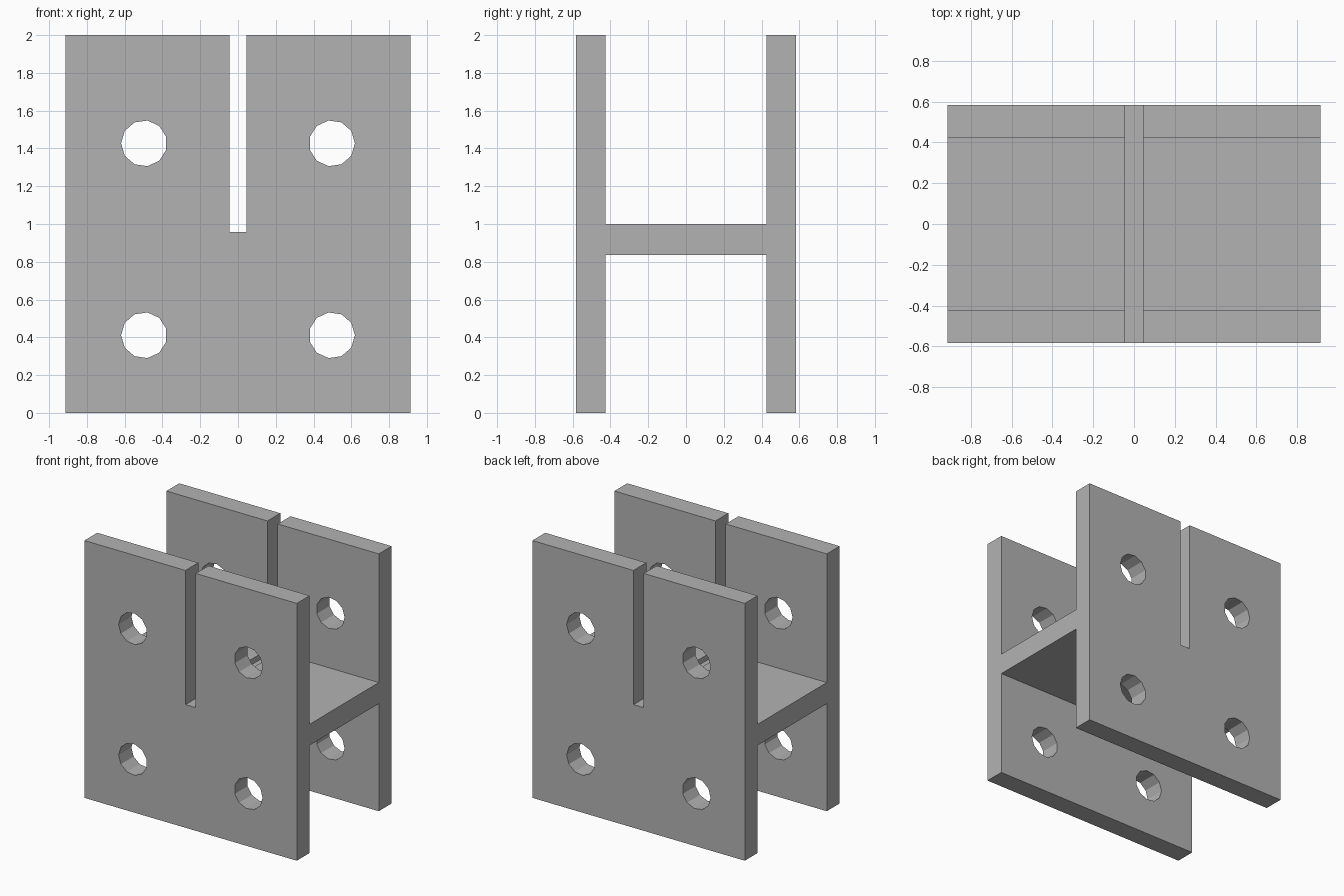
import bpy, bmesh, math
from mathutils import Vector

cube = bpy.data.objects.get("Cube")
if cube:
    bpy.data.objects.remove(cube, do_unlink=True)

WIDTH, HEIGHT = 1.826, 2.0
OUTER, INNER = 0.582, 0.425        # plate faces in y
WEB_LOW, WEB_TOP = 0.836, 1.0
SLOT_HALF, SLOT_LOW = 0.044, 0.957
HOLE_X, HOLE_R, HOLE_SIDES = 0.497, 0.122, 11


def add_prism(bm, points, sweep):
    """Extrude a flat outline along a vector into a closed solid."""
    face = bm.faces.new([bm.verts.new(p) for p in points])
    grown = bmesh.ops.extrude_face_region(bm, geom=[face], use_keep_orig=True)
    moved = [v for v in grown["geom"] if isinstance(v, bmesh.types.BMVert)]
    bmesh.ops.translate(bm, verts=moved, vec=Vector(sweep))


def make_object(name, bm):
    bmesh.ops.recalc_face_normals(bm, faces=bm.faces[:])
    mesh = bpy.data.meshes.new(name)
    bm.to_mesh(mesh)
    bm.free()
    obj = bpy.data.objects.new(name, mesh)
    bpy.context.collection.objects.link(obj)
    return obj


# H-shaped bracket: two plates joined by a web
right_half = [(INNER, WEB_LOW), (INNER, 0), (OUTER, 0),
              (OUTER, HEIGHT), (INNER, HEIGHT), (INNER, WEB_TOP)]
left_half = [(-y, z) for y, z in reversed(right_half)]
bm = bmesh.new()
add_prism(bm, [(-WIDTH / 2, y, z) for y, z in right_half + left_half], (WIDTH, 0, 0))
bracket = make_object("slotted_bracket", bm)

# Cutter for the slot and the four bolt holes, running through both plates
bm = bmesh.new()
slot = [(-SLOT_HALF, SLOT_LOW), (SLOT_HALF, SLOT_LOW),
        (SLOT_HALF, HEIGHT + 0.2), (-SLOT_HALF, HEIGHT + 0.2)]
outlines = [slot]
for side in (-1, 1):
    for z in (0.411, 1.427):
        angles = [math.tau * i / HOLE_SIDES for i in range(HOLE_SIDES)]
        outlines.append([(side * (HOLE_X + HOLE_R * math.cos(a)),
                          z + HOLE_R * math.sin(a)) for a in angles])
for outline in outlines:
    add_prism(bm, [(x, -1, z) for x, z in outline], (0, 2, 0))
cutter = make_object("slot_and_hole_cutter", bm)
cutter.hide_render = True

# Cut, keep the result and drop the cutter
cut = bracket.modifiers.new("Cut", 'BOOLEAN')
cut.operation, cut.solver, cut.object = 'DIFFERENCE', 'EXACT', cutter
bpy.context.view_layer.update()
bracket_eval = bracket.evaluated_get(bpy.context.evaluated_depsgraph_get())
bracket_mesh = bpy.data.meshes.new_from_object(bracket_eval)
bracket.modifiers.clear()
bracket.data = bracket_mesh
bpy.data.objects.remove(cutter, do_unlink=True)

# Plain grey metal
grey = bpy.data.materials.new("plain_grey")
grey.use_nodes = True
colour = (0.45, 0.45, 0.45, 1)
grey.diffuse_color = colour
grey.node_tree.nodes["Principled BSDF"].inputs["Base Color"].default_value = colour
bracket.data.materials.clear()
bracket.data.materials.append(grey)
